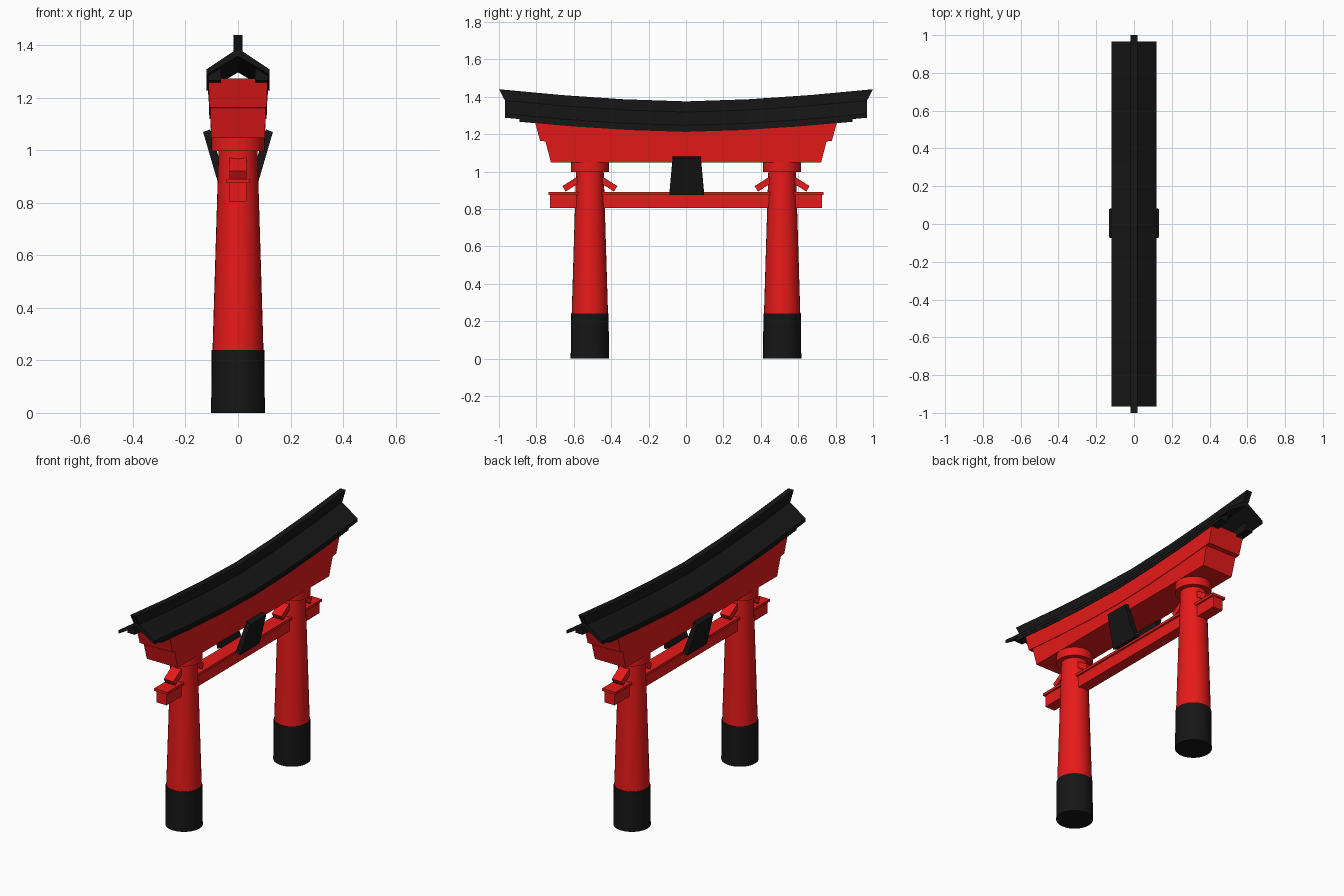
import bpy, bmesh

if "Cube" in bpy.data.objects:
    bpy.data.objects.remove(bpy.data.objects["Cube"])


def make_material(name, color):
    m = bpy.data.materials.new(name)
    m.diffuse_color = color
    m.use_nodes = True
    m.node_tree.nodes["Principled BSDF"].inputs["Base Color"].default_value = m.diffuse_color
    return m


RED = make_material("red_paint", (0.8, 0.01, 0.01, 1))
BLACK = make_material("black_paint", (0.008, 0.008, 0.008, 1))


def sag(y):
    return 0.065 * abs(y) ** 1.6


def beam(name, profile, mat, steps=6):
    """Sweep a profile along y; points are (x, z, half_length, curve_amount)."""
    bm = bmesh.new()
    rings = []
    for i in range(steps + 1):
        t = -1 + 2 * i / steps
        rings.append([bm.verts.new((x, t * h, z + c * sag(t * h))) for x, z, h, c in profile])
    n = len(profile)
    for a, b in zip(rings, rings[1:]):
        for k in range(n):
            bm.faces.new((a[k], a[(k + 1) % n], b[(k + 1) % n], b[k]))
    bm.faces.new(rings[0])
    bm.faces.new(rings[-1][::-1])
    return finish(bm, name, mat)


def finish(bm, name, mat):
    bmesh.ops.recalc_face_normals(bm, faces=bm.faces)
    me = bpy.data.meshes.new(name)
    bm.to_mesh(me)
    bm.free()
    me.materials.append(mat)
    ob = bpy.data.objects.new(name, me)
    bpy.context.collection.objects.link(ob)
    return ob


def slab(name, loop_a, loop_b, mat):
    """Solid between two matching loops."""
    bm = bmesh.new()
    a = [bm.verts.new(p) for p in loop_a]
    b = [bm.verts.new(p) for p in loop_b]
    n = len(a)
    for k in range(n):
        bm.faces.new((a[k], a[(k + 1) % n], b[(k + 1) % n], b[k]))
    bm.faces.new(a)
    bm.faces.new(b[::-1])
    return finish(bm, name, mat)


def trapezoid(xb, zb, hb, cb, xt, zt, ht, ct):
    return [(-xb, zb, hb, cb), (xb, zb, hb, cb), (xt, zt, ht, ct), (-xt, zt, ht, ct)]


def round_part(name, y, z0, z1, r0, r1, mat):
    bpy.ops.mesh.primitive_cone_add(vertices=32, radius1=r0, radius2=r1, depth=z1 - z0,
                                    location=(0, y, (z0 + z1) / 2))
    ob = bpy.context.object
    ob.name = name
    ob.data.materials.append(mat)
    bpy.ops.object.shade_smooth_by_angle()


# pillars with black feet, top rings and slanted wedges
for side, label in ((-1, "left"), (1, "right")):
    y = side * 0.514
    round_part(label + "_pillar_foot", y, 0, 0.24, 0.1025, 0.100, BLACK)
    round_part(label + "_pillar", y, 0.24, 1.0, 0.097, 0.074, RED)
    round_part(label + "_pillar_ring", y, 0.997, 1.055, 0.102, 0.102, RED)
    for d, where in ((-1, "near"), (1, "far")):
        prof = [(0.04, 0.99), (0.147, 0.922), (0.129, 0.893), (0.04, 0.95)]
        slab(f"{label}_{where}_wedge",
             [(-0.032, y + d * o, z) for o, z in prof],
             [(0.032, y + d * o, z) for o, z in prof], RED)

# tie beam and its cap
beam("tie_beam", trapezoid(0.033, 0.805, 0.727, 0, 0.033, 0.876, 0.727, 0), RED, 1)
beam("tie_beam_cap", trapezoid(0.044, 0.875, 0.735, 0, 0.044, 0.89, 0.735, 0), RED, 1)

# lintels, upper one curved
beam("lower_lintel", trapezoid(0.102, 1.048, 0.722, 0, 0.106, 1.125, 0.753, 1), RED)
beam("upper_lintel", trapezoid(0.109, 1.12, 0.78, 1, 0.113, 1.228, 0.81, 1), RED)

# hollow roof, boards beneath the eaves, ridge
L = 0.967
beam("roof", [(0, 1.327, L, 1), (0.12, 1.247, L, 1), (0.12, 1.226, L, 1),
              (0, 1.297, L, 1), (-0.12, 1.226, L, 1), (-0.12, 1.247, L, 1)], BLACK)
for s, label in ((-1, "left"), (1, "right")):
    beam(label + "_eave_board", [(s * 0.065, 1.212, 0.89, 1), (s * 0.115, 1.212, 0.89, 1),
                                 (s * 0.115, 1.236, 0.89, 1), (s * 0.065, 1.263, 0.89, 1)], BLACK)
beam("ridge", trapezoid(0.018, 1.318, 0.968, 1, 0.018, 1.375, 1.0, 1), BLACK)

# tilted plaques on both sides of the centre
for s, label in ((-1, "left"), (1, "right")):
    prof = [(0.076, 0.875, 0.093), (0.133, 1.07, 0.075), (0.106, 1.08, 0.075), (0.046, 0.885, 0.093)]
    slab(label + "_plaque",
         [(s * x, 0.004 - h, z) for x, z, h in prof],
         [(s * x, 0.004 + h, z) for x, z, h in prof], BLACK)
